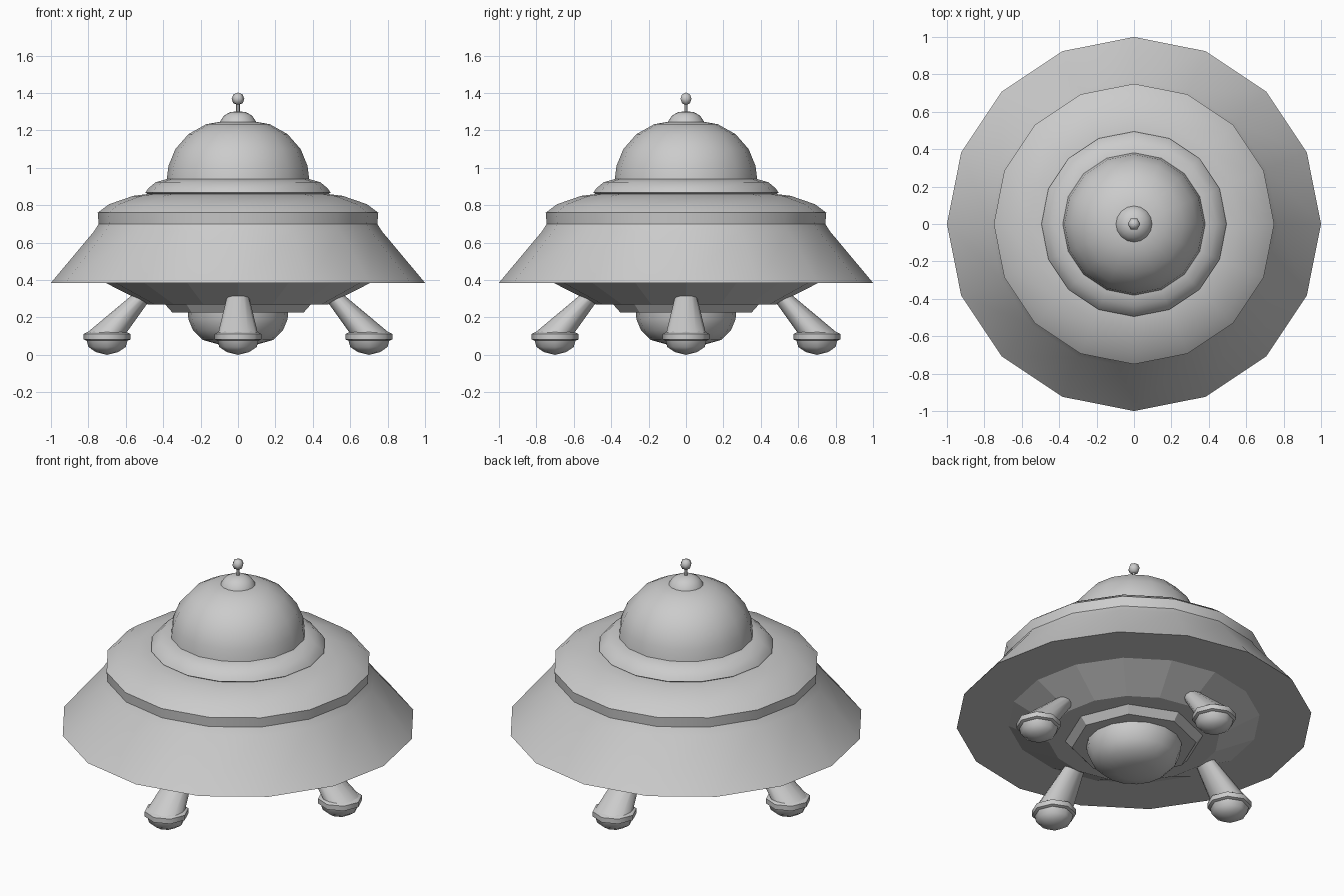
import bpy, math
from mathutils import Vector

cube = bpy.data.objects.get("Cube")
if cube:
    bpy.data.objects.remove(cube, do_unlink=True)

grey = bpy.data.materials.new("plain_grey")
grey.use_nodes = True
colour = (0.6, 0.6, 0.6, 1)
grey.diffuse_color = colour
grey.node_tree.nodes["Principled BSDF"].inputs["Base Color"].default_value = colour


def loft(name, rings, sides, angle=40):
    """Join horizontal rings (x, y, z, radius); radius 0 makes a tip."""
    verts, faces, rows = [], [], []
    for x, y, z, r in rings:
        n = sides if r > 0 else 1
        rows.append([len(verts) + i % n for i in range(sides)])
        for i in range(n):
            a = math.tau * i / sides
            verts.append((x + r * math.cos(a), y + r * math.sin(a), z))
    for low, high in zip(rows, rows[1:]):
        for i in range(sides):
            j = (i + 1) % sides
            faces.append(list(dict.fromkeys((low[i], low[j], high[j], high[i]))))
    # Close any open ends
    if rings[0][3] > 0:
        faces.append(rows[0][::-1])
    if rings[-1][3] > 0:
        faces.append(rows[-1])
    mesh = bpy.data.meshes.new(name)
    mesh.from_pydata(verts, [], faces)
    mesh.materials.append(grey)
    obj = bpy.data.objects.new(name, mesh)
    bpy.context.collection.objects.link(obj)
    if angle:
        bpy.ops.object.select_all(action='DESELECT')
        obj.select_set(True)
        bpy.context.view_layer.objects.active = obj
        bpy.ops.object.shade_smooth_by_angle(angle=math.radians(angle))
    return obj


def lathe(name, profile, sides=16, centre=(0, 0), angle=40):
    """Spin (radius, z) points, listed bottom to top."""
    return loft(name, [(*centre, z, r) for r, z in profile], sides, angle)


# Hull: flared skirt and rounded upper deck
lathe("skirt", [(1, 0.385), (0.77, 0.66), (0.745, 0.70)])
lathe("upper_deck", [(0.70, 0.66), (0.745, 0.70), (0.75, 0.76), (0.69, 0.805),
                     (0.56, 0.85), (0.48, 0.86)])

# Faceted underside
lathe("belly_panels", [(0.48, 0.268), (0.71, 0.386)], angle=0)
lathe("belly_collar", [(0.35, 0.225), (0.39, 0.27)], 8, angle=0)
lathe("belly_dome", [(0, 0.045), (0.10, 0.055), (0.19, 0.08), (0.24, 0.13),
                     (0.265, 0.19), (0.27, 0.24)])

# Collar ring, canopy and cap
lathe("canopy_ring", [(0.47, 0.85), (0.495, 0.867), (0.48, 0.89), (0.44, 0.923),
                      (0.38, 0.94)])
lathe("canopy", [(0.382, 0.93), (0.372, 1.01), (0.335, 1.10), (0.265, 1.18),
                 (0.17, 1.233), (0.09, 1.247), (0, 1.25)])
lathe("canopy_cap", [(0.10, 1.235), (0.095, 1.25), (0.075, 1.28), (0.04, 1.298),
                     (0, 1.302)])

# Antenna
lathe("antenna_stem", [(0.01, 1.29), (0.01, 1.35)], 6)
lathe("antenna_ball", [(0, 1.335), (0.025, 1.345), (0.034, 1.368), (0.025, 1.392),
                       (0, 1.402)], 6, angle=60)

# Four splayed legs with ringed feet
for side, (dx, dy) in {"left": (1, 0), "back": (0, 1),
                       "right": (-1, 0), "front": (0, -1)}.items():
    out = Vector((dx, dy))
    foot, hip = out * 0.70, out * 0.49
    loft(side + "_leg", [(*foot, 0.12, 0.105), (*hip, 0.34, 0.052)], 12)
    lathe(side + "_foot_ring", [(0.10, 0.072), (0.125, 0.082), (0.125, 0.112),
                                (0.10, 0.124)], 8, foot, 50)
    lathe(side + "_foot_pad", [(0, 0.0), (0.06, 0.015), (0.10, 0.042),
                               (0.11, 0.08)], 8, foot, 50)
